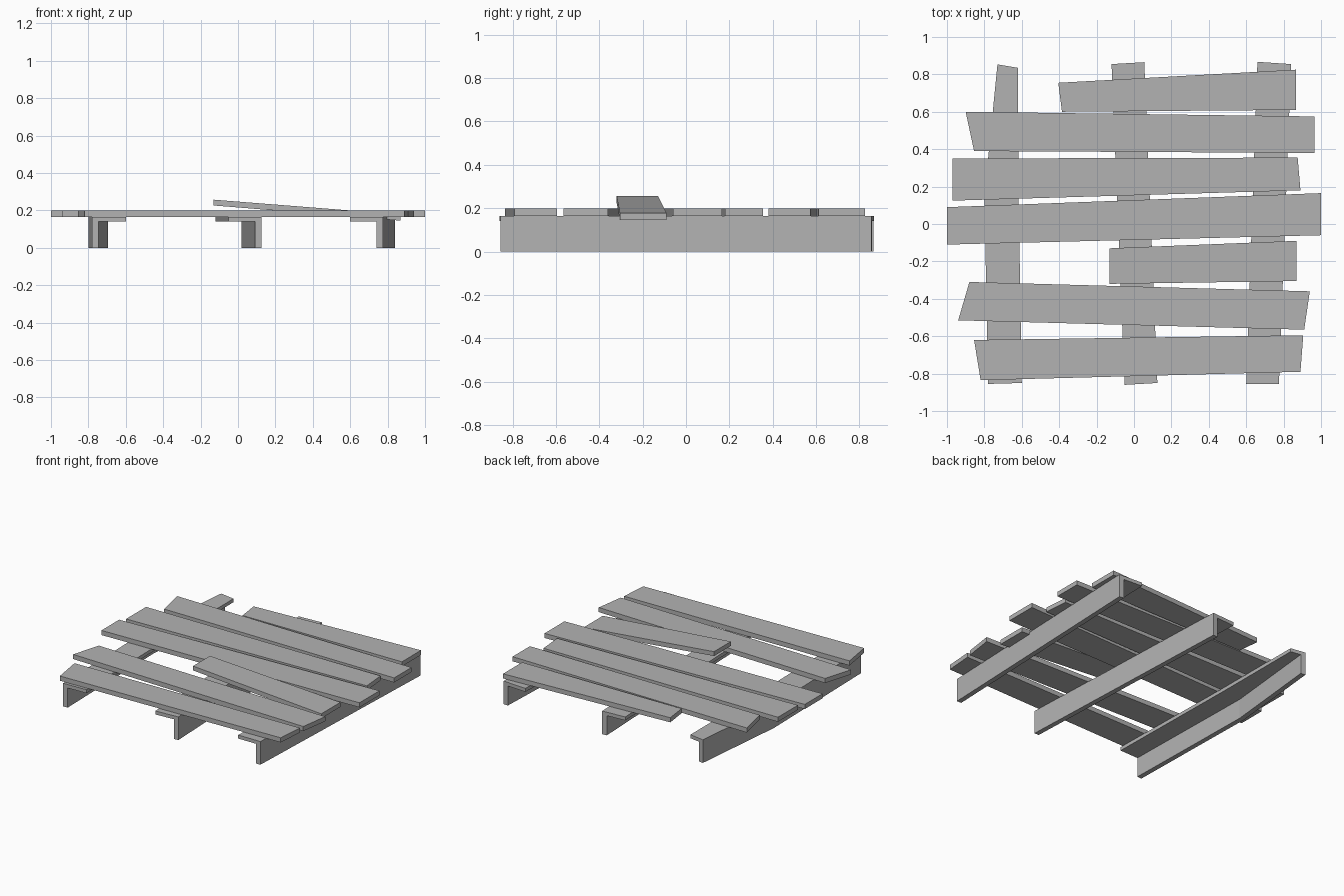
import bpy
import bmesh

cube = bpy.data.objects.get("Cube")
if cube:
    bpy.data.objects.remove(cube, do_unlink=True)

grey = bpy.data.materials.new("weathered_grey")
grey.use_nodes = True
colour = (0.45, 0.45, 0.45, 1)
grey.diffuse_color = colour
grey.node_tree.nodes["Principled BSDF"].inputs["Base Color"].default_value = colour

DECK_BOTTOM, DECK_TOP = 0.165, 0.198
FLANGE_BOTTOM, WEB = 0.14, 0.035


def loft(name, sections):
    """Skin a closed cross-section along a run of stations and cap both ends."""
    bm = bmesh.new()
    rings = [[bm.verts.new(p) for p in section] for section in sections]
    for a, b in zip(rings, rings[1:]):
        for i in range(len(a)):
            j = (i + 1) % len(a)
            bm.faces.new((a[i], a[j], b[j], b[i]))
    bm.faces.new(rings[0])
    bm.faces.new(rings[-1])
    bmesh.ops.recalc_face_normals(bm, faces=bm.faces)
    mesh = bpy.data.meshes.new(name)
    bm.to_mesh(mesh)
    bm.free()
    mesh.materials.append(grey)
    obj = bpy.data.objects.new(name, mesh)
    bpy.context.collection.objects.link(obj)


def plank(name, left, right, left_z=(DECK_BOTTOM, DECK_TOP), right_z=(DECK_BOTTOM, DECK_TOP)):
    """Board between two skewed ends, each given as its front and back corner."""
    def end(corners, heights):
        (front, back), (low, high) = corners, heights
        return [(*front, low), (*back, low), (*back, high), (*front, high)]
    loft(name, [end(left, left_z), end(right, right_z)])


def joist(name, stations, side):
    """Angle beam: web on the side (-1 or 1), flange reaching the other way.
    Each station gives the web's outer edge and the flange's outer edge."""
    sections = []
    for (wx, wy), (fx, fy) in stations:
        ix = wx - side * WEB
        iy = wy + (fy - wy) * (ix - wx) / (fx - wx)
        sections.append([(wx, wy, 0), (ix, iy, 0), (ix, iy, FLANGE_BOTTOM),
                         (fx, fy, FLANGE_BOTTOM), (fx, fy, DECK_BOTTOM),
                         (wx, wy, DECK_BOTTOM)])
    loft(name, sections)


# Angle-section joists; the right one is bowed
joist("right_joist", [((-0.78, -0.855), (-0.60, -0.85)),
                      ((-0.80, 0.15), (-0.617, 0.15)),
                      ((-0.73, 0.853), (-0.62, 0.835))], -1)
joist("middle_joist", [((0.125, -0.85), (-0.05, -0.86)),
                       ((0.055, 0.865), (-0.12, 0.855))], 1)
joist("left_joist", [((0.775, -0.855), (0.60, -0.855)),
                     ((0.84, 0.855), (0.66, 0.867))], 1)

# Deck planks from front to back
plank("front_plank", [(-0.82, -0.835), (-0.855, -0.62)], [(0.89, -0.79), (0.905, -0.595)])
plank("second_plank", [(-0.94, -0.515), (-0.88, -0.31)], [(0.91, -0.565), (0.94, -0.36)])
plank("middle_plank", [(-1, -0.11), (-1, 0.09)], [(1, -0.06), (1, 0.165)])
plank("fifth_plank", [(-0.97, 0.125), (-0.97, 0.35)], [(0.89, 0.18), (0.875, 0.355)])
plank("sixth_plank", [(-0.855, 0.39), (-0.90, 0.60)], [(0.965, 0.38), (0.965, 0.575)])
plank("short_back_plank", [(-0.385, 0.60), (-0.405, 0.755)], [(0.865, 0.61), (0.865, 0.825)])

# Broken plank, sprung up at its free end
plank("loose_plank", [(-0.13, -0.32), (-0.13, -0.13)], [(0.87, -0.305), (0.87, -0.09)],
      (0.226, 0.257), (0.145, 0.178))
